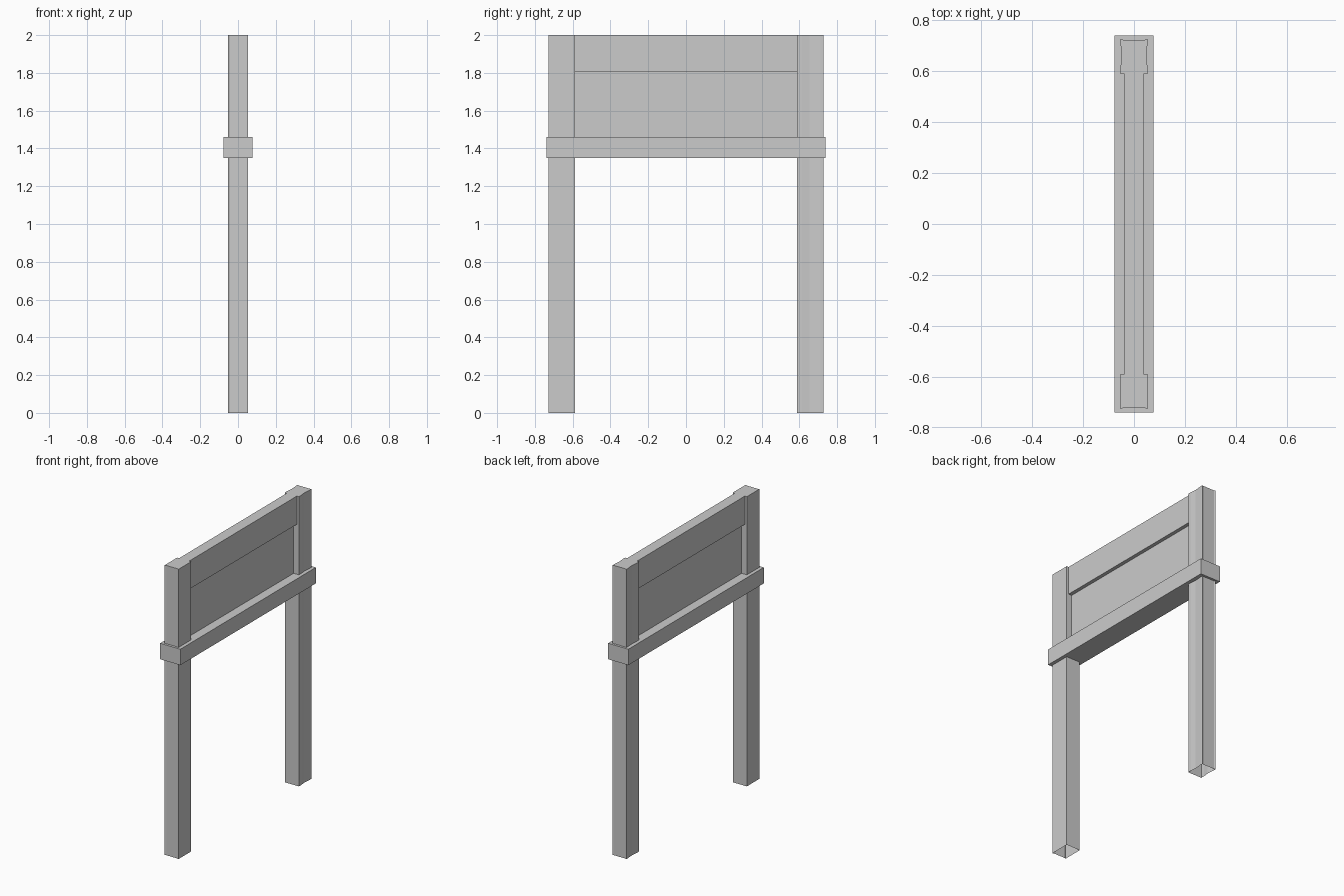
import bpy, bmesh

if "Cube" in bpy.data.objects:
    bpy.data.objects.remove(bpy.data.objects["Cube"])


def make_object(name, bm):
    bmesh.ops.recalc_face_normals(bm, faces=bm.faces)
    mesh = bpy.data.meshes.new(name)
    bm.to_mesh(mesh)
    bm.free()
    obj = bpy.data.objects.new(name, mesh)
    bpy.context.collection.objects.link(obj)
    return obj


def box(name, half_x, half_y, z0, z1):
    bm = bmesh.new()
    bmesh.ops.create_cube(bm, size=1)
    for v in bm.verts:
        v.co.x *= 2 * half_x
        v.co.y *= 2 * half_y
        v.co.z = z0 if v.co.z < 0 else z1
    return make_object(name, bm)


def post(name, half_profile, side):
    # Half outline mirrored across x, extruded up, open at the bottom
    outline = half_profile + [(-x, y) for x, y in reversed(half_profile)]
    bm = bmesh.new()
    low = [bm.verts.new((x, y * side, 0)) for x, y in outline]
    high = [bm.verts.new((x, y * side, 2)) for x, y in outline]
    n = len(outline)
    for i in range(n):
        j = (i + 1) % n
        bm.faces.new((low[i], low[j], high[j], high[i]))
    bm.faces.new(high)
    obj = make_object(name, bm)
    # Make sure the open shell faces outward
    if obj.data.polygons[-1].normal.z < 0:
        obj.data.flip_normals()
    return obj


# Two upright posts, slightly worn in plan
post("back_post", [(0.053, 0.588), (0.053, 0.615), (0.049, 0.655),
                   (0.053, 0.712), (0.053, 0.727), (0.042, 0.723)], 1)
post("front_post", [(0.053, 0.588), (0.053, 0.727), (0.042, 0.722)], -1)

# Thick upper board and thin recessed lower panel
box("upper_board", 0.038, 0.588, 1.805, 2.0)
box("lower_panel", 0.013, 0.588, 1.45, 1.81)

# Wide rail wrapped around both posts
box("cross_rail", 0.077, 0.739, 1.35, 1.46)
